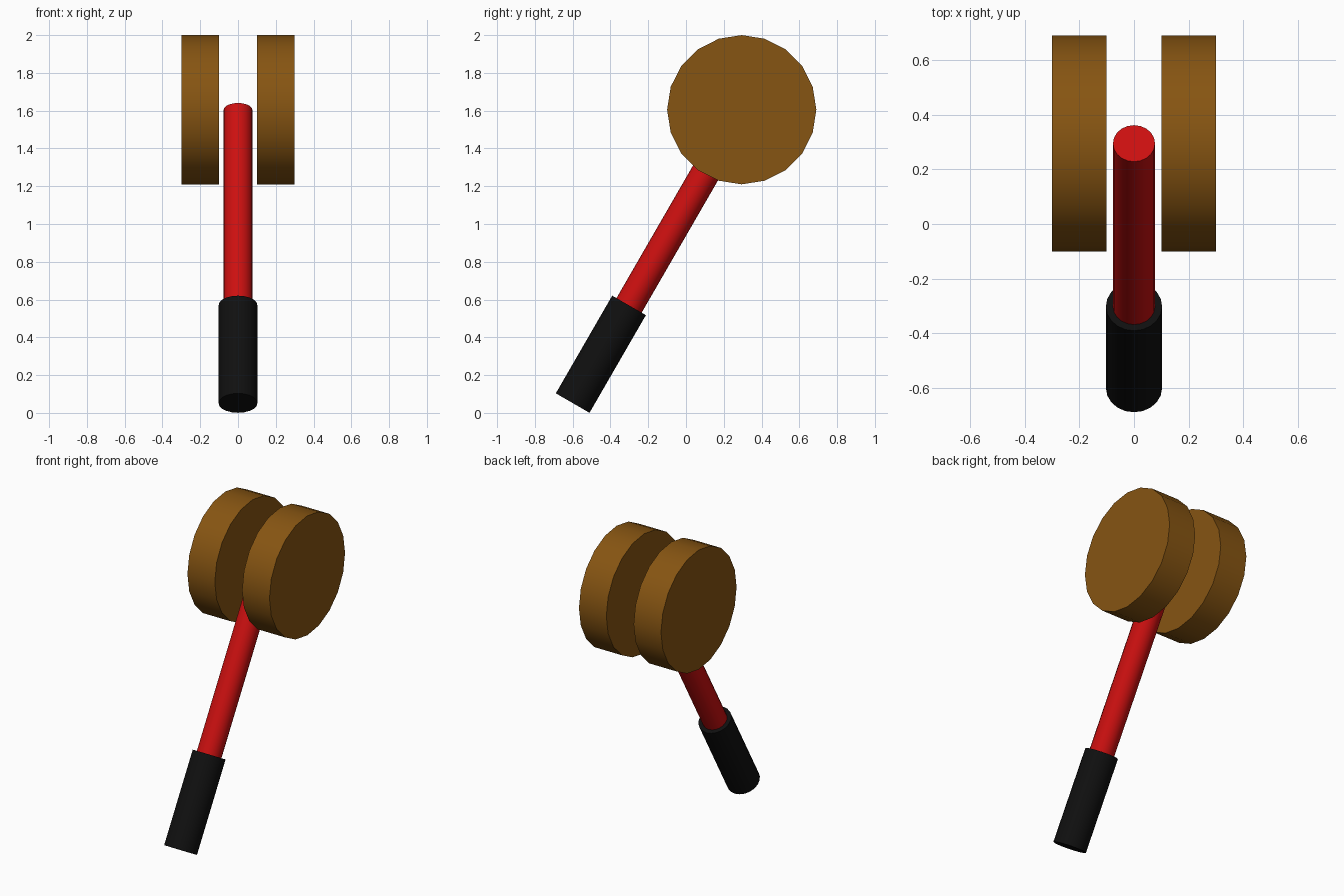
import bpy
from math import radians, sin, cos, pi
from mathutils import Vector

if "Cube" in bpy.data.objects:
    bpy.data.objects.remove(bpy.data.objects["Cube"])

TILT = radians(30)
AXIS = Vector((0, sin(TILT), cos(TILT)))
BUTT = Vector((0, -0.60, 0.052))      # centre of the grip's lower end
GRIP_LENGTH, SHAFT_LENGTH = 0.597, 1.79


def material(name, rgb):
    mat = bpy.data.materials.new(name)
    mat.diffuse_color = (*rgb, 1)
    mat.use_nodes = True
    mat.node_tree.nodes["Principled BSDF"].inputs["Base Color"].default_value = mat.diffuse_color
    return mat


def cylinder(name, radius, depth, centre, rotation, mat):
    bpy.ops.mesh.primitive_cylinder_add(vertices=20, radius=radius, depth=depth,
                                        location=centre, rotation=rotation)
    obj = bpy.context.object
    obj.name = name
    obj.data.materials.append(mat)
    bpy.ops.object.shade_smooth_by_angle(angle=radians(30))
    return obj


wood = material("brown", (0.24, 0.09, 0.006))
red = material("red", (0.6, 0.005, 0.005))
black = material("black", (0.005, 0.005, 0.005))

# Tilted handle: red shaft running up to the disc centres, black grip at the bottom
handle_rotation = (-TILT, 0, 0)
cylinder("grip", 0.103, GRIP_LENGTH, BUTT + AXIS * GRIP_LENGTH / 2, handle_rotation, black)
shaft_start = GRIP_LENGTH - 0.02
cylinder("shaft", 0.077, SHAFT_LENGTH - shaft_start,
         BUTT + AXIS * (SHAFT_LENGTH + shaft_start) / 2, handle_rotation, red)

# Pair of wooden discs on either side of the shaft
for side, x in (("left", -0.2), ("right", 0.2)):
    cylinder(side + "_disc", 0.395, 0.2, (x, 0.295, 1.605), (0, pi / 2, 0), wood)
